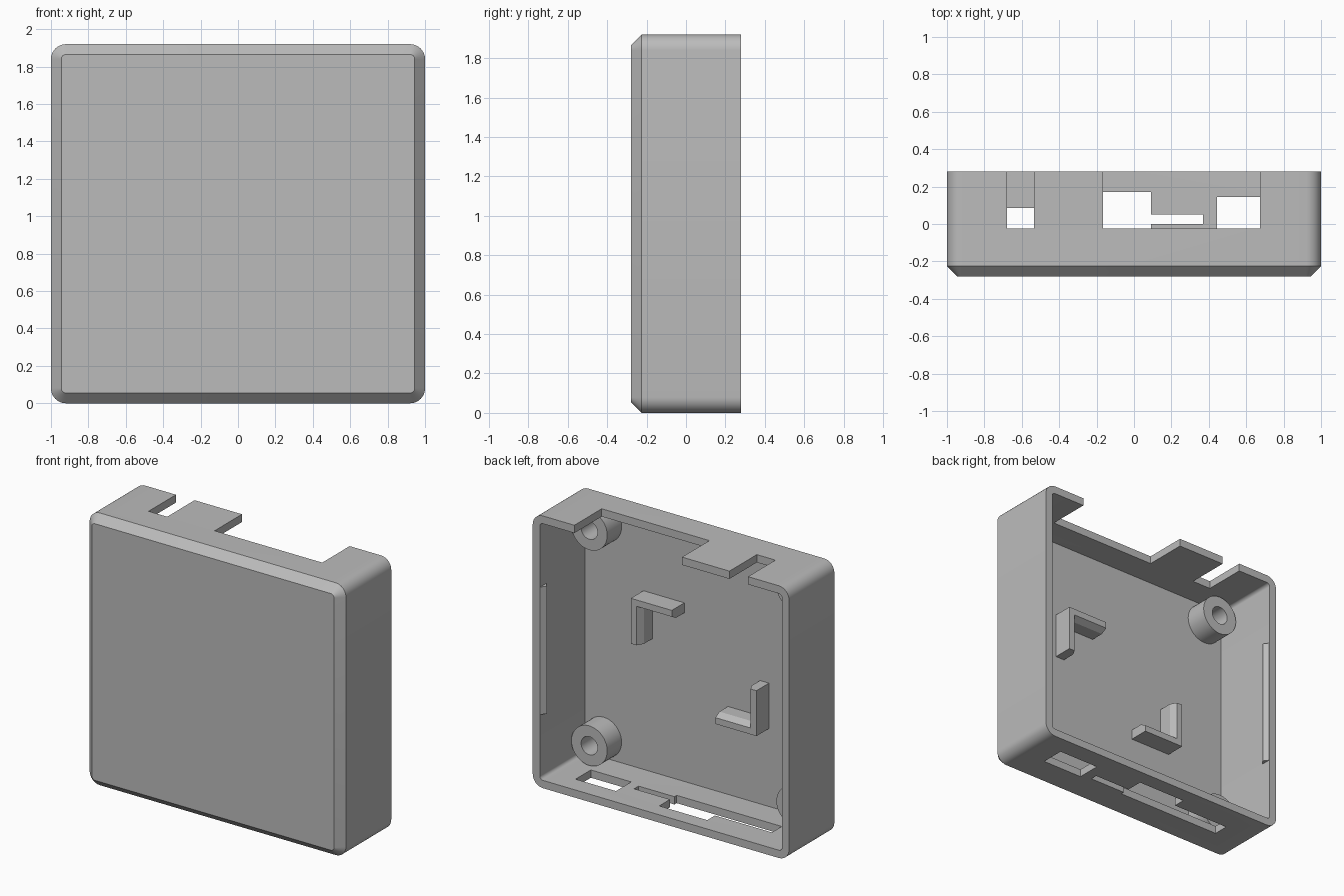
import bpy, bmesh
from math import cos, sin, pi, radians

WALL = 0.055          # wall thickness and front chamfer
BACK, FRONT = 0.28, -0.28
FLOOR = FRONT + WALL  # inner face of the front panel
HEIGHT = 1.92
MID = HEIGHT / 2

cube = bpy.data.objects.get("Cube")
if cube:
    bpy.data.objects.remove(cube, do_unlink=True)

grey = bpy.data.materials.new("matte_grey")
grey.use_nodes = True
grey.diffuse_color = (0.5, 0.5, 0.5, 1)
grey.node_tree.nodes["Principled BSDF"].inputs["Base Color"].default_value = (0.5, 0.5, 0.5, 1)


def loft(name, rings):
    """Join rings of equal point count with faces and cap both ends."""
    bm = bmesh.new()
    loops = [[bm.verts.new(p) for p in ring] for ring in rings]
    n = len(loops[0])
    for a, b in zip(loops, loops[1:]):
        for i in range(n):
            j = (i + 1) % n
            bm.faces.new((a[i], a[j], b[j], b[i]))
    bm.faces.new(loops[0])
    bm.faces.new(loops[-1])
    bmesh.ops.recalc_face_normals(bm, faces=bm.faces)
    mesh = bpy.data.meshes.new(name)
    bm.to_mesh(mesh)
    bm.free()
    mesh.materials.append(grey)
    obj = bpy.data.objects.new(name, mesh)
    bpy.context.collection.objects.link(obj)
    return obj


def activate(obj):
    bpy.ops.object.select_all(action='DESELECT')
    obj.select_set(True)
    bpy.context.view_layer.objects.active = obj


def smooth(obj):
    activate(obj)
    bpy.ops.object.shade_smooth_by_angle(angle=radians(30))


def rounded_ring(inset, y, radius, steps=8):
    """Rounded rectangle at depth y, inset from the outer walls."""
    hx, hz = 1 - inset - radius, MID - inset - radius
    pts = []
    for q, (sx, sz) in enumerate(((1, 1), (-1, 1), (-1, -1), (1, -1))):
        for k in range(steps + 1):
            t = (q + k / steps) * pi / 2
            pts.append((sx * hx + radius * cos(t), y, MID + sz * hz + radius * sin(t)))
    return pts


def circle(x, z, y, r, n=40):
    return [(x + r * cos(2 * pi * i / n), y, z + r * sin(2 * pi * i / n)) for i in range(n)]


# Hollow case, open at the back, chamfered around the front
case = loft("case_shell", [
    rounded_ring(WALL, FLOOR, 0.025),
    rounded_ring(WALL, BACK, 0.025),
    rounded_ring(0, BACK, 0.08),
    rounded_ring(0, FLOOR, 0.08),
    rounded_ring(WALL, FRONT, 0.025)])


def cut(outline, z0, z1):
    """Cut a vertical prism with an x-y outline out of the case."""
    tool = loft("cutter", [[(x, y, z) for x, y in outline] for z in (z0, z1)])
    tool.hide_render = True
    mod = case.modifiers.new("opening", 'BOOLEAN')
    mod.operation = 'DIFFERENCE'
    mod.solver = 'EXACT'
    mod.object = tool
    activate(case)
    bpy.ops.object.modifier_apply(modifier=mod.name)
    bpy.data.objects.remove(tool, do_unlink=True)


def rect(x0, x1, y0, y1):
    return [(x0, y0), (x1, y0), (x1, y1), (x0, y1)]


# Notches in the top wall, open to the back
cut(rect(-0.68, -0.535, -0.025, 0.4), 1.8, 2.1)
cut(rect(-0.165, 0.675, -0.025, 0.4), 1.8, 2.1)

# Connector openings in the bottom wall
cut(rect(0.445, 0.76, -0.025, 0.145), -0.1, 0.12)
cut([(-0.73, -0.025), (0.09, -0.025), (0.09, 0.0), (0.37, 0.0), (0.37, 0.05),
     (0.09, 0.05), (0.09, 0.17), (-0.285, 0.17), (-0.285, 0.085), (-0.73, 0.085)], -0.1, 0.12)
smooth(case)

# Screw posts in the four corners
for side, sx in (("left", 1), ("right", -1)):
    for level, sz in (("upper", 1), ("lower", -1)):
        x, z = sx * 0.8, MID + sz * 0.76
        smooth(loft(f"{level}_{side}_screw_post", [
            circle(x, z, FLOOR + 0.002, 0.064),
            circle(x, z, -0.065, 0.064),
            circle(x, z, -0.065, 0.14),
            circle(x, z, FLOOR - 0.01, 0.14)]))


# L-shaped corner brackets with a bevelled inner edge
def bracket_ring(s, y, w, length=0.32):
    outline = [(0, 0), (length, 0), (length, w), (w, w), (w, length), (0, length)]
    return [(s * (0.49 - u), y, MID + s * (0.355 - v)) for u, v in outline]


for name, s in (("upper_left_bracket", 1), ("lower_right_bracket", -1)):
    loft(name, [bracket_ring(s, FLOOR - 0.01, 0.07),
                bracket_ring(s, -0.13, 0.07),
                bracket_ring(s, -0.085, 0.045)])

# Snap ridges inside the side walls
for side, s in (("left", 1), ("right", -1)):
    inner = 1 - WALL
    profile = [(inner + 0.01, 0.275), (inner, 0.275), (inner - 0.027, 0.24),
               (inner, 0.205), (inner + 0.01, 0.205)]
    loft(f"{side}_snap_ridge", [[(s * x, y, z) for x, y in profile] for z in (0.51, 1.41)])
